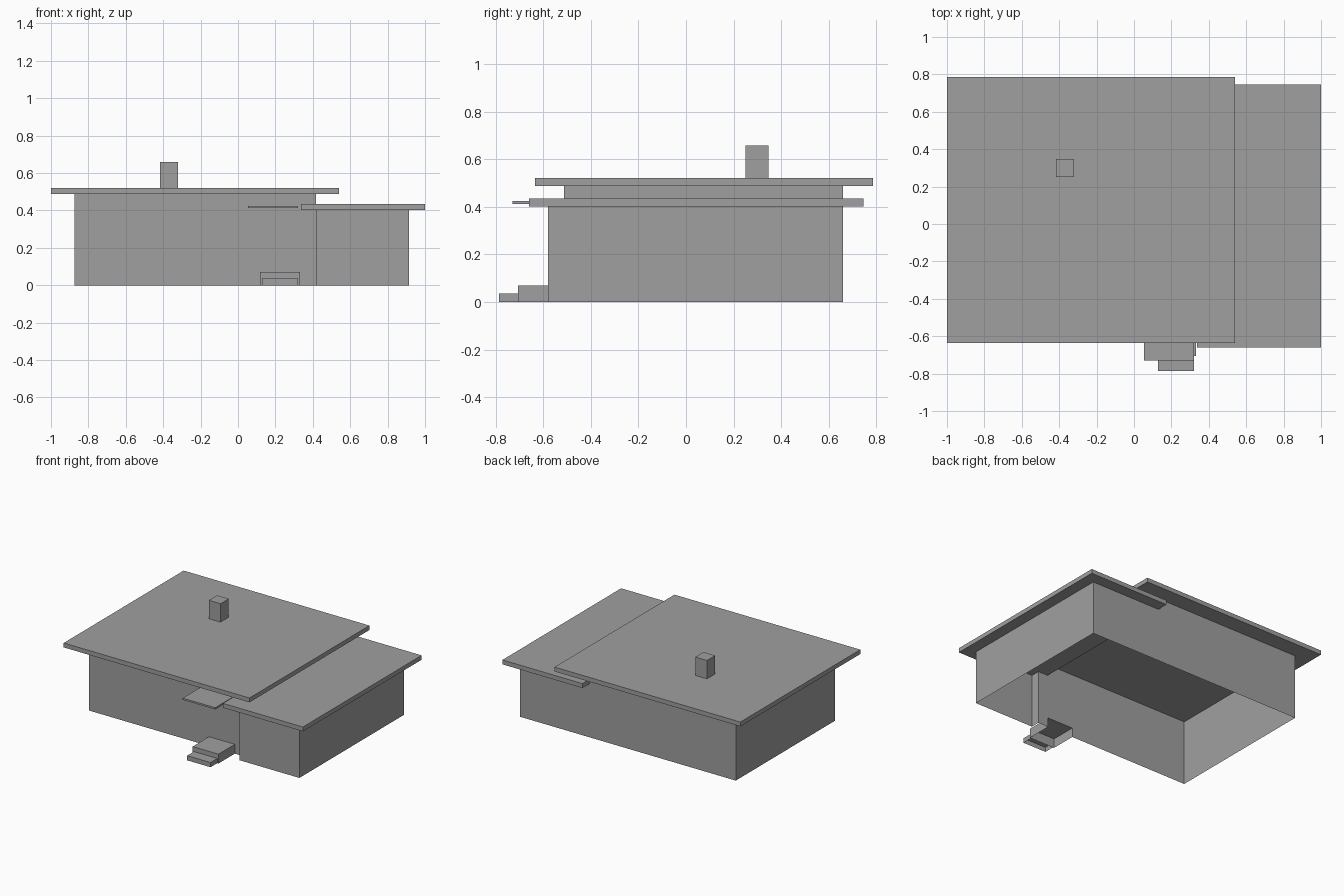
import bpy
import bmesh

default = bpy.data.objects.get("Cube")
if default:
    bpy.data.objects.remove(default, do_unlink=True)

grey = bpy.data.materials.new("plain_grey")
grey.use_nodes = True
grey.diffuse_color = (0.35, 0.35, 0.35, 1)
bsdf = next(n for n in grey.node_tree.nodes if n.type == 'BSDF_PRINCIPLED')
bsdf.inputs["Base Color"].default_value = grey.diffuse_color


def finish(name, bm):
    mesh = bpy.data.meshes.new(name)
    bm.to_mesh(mesh)
    bm.free()
    mesh.materials.append(grey)
    obj = bpy.data.objects.new(name, mesh)
    bpy.context.collection.objects.link(obj)
    return obj


def box(name, x, y, z, open_sides=()):
    """Box from (low, high) ranges; open_sides lists (axis, sign) faces to leave out."""
    bm = bmesh.new()
    bmesh.ops.create_cube(bm, size=1)
    drop = [f for f in bm.faces
            if any(f.normal[axis] * sign > 0.5 for axis, sign in open_sides)]
    bmesh.ops.delete(bm, geom=drop, context='FACES')
    for v in bm.verts:
        v.co = [lo + (c + 0.5) * (hi - lo) for c, (lo, hi) in zip(v.co, (x, y, z))]
    return finish(name, bm)


def wall(name, fixed_axis, at, outline):
    """Flat wall standing at a fixed x (axis 0) or y (axis 1)."""
    bm = bmesh.new()
    bm.faces.new([bm.verts.new((at, a, z) if fixed_axis == 0 else (a, at, z))
                  for a, z in outline])
    return finish(name, bm)


def rect(a0, a1, z0, z1):
    return [(a0, z0), (a1, z0), (a1, z1), (a0, z1)]


# Key lines of the plan
left, join, right = -0.875, 0.418, 0.915
main_front, wing_front, back = -0.512, -0.58, 0.66
main_top, wing_top = 0.487, 0.402
step_l, step_r, step_h = 0.118, 0.332, 0.07

# Walls of the hollow house, open underneath and behind the steps
wall("main_front_wall", 1, main_front,
     [(left, 0), (step_l, 0), (step_l, step_h), (step_r, step_h), (step_r, 0),
      (join, 0), (join, main_top), (left, main_top)])
wall("main_back_wall", 1, back, rect(join, left, 0, main_top))
wall("main_end_wall", 0, left, rect(back, main_front, 0, main_top))
wall("main_upper_wall", 0, join, rect(main_front, back, wing_top, main_top))
wall("wing_front_wall", 1, wing_front, rect(join, right, 0, wing_top))
wall("wing_back_wall", 1, back, rect(right, join, 0, wing_top))
wall("wing_end_wall", 0, right, rect(wing_front, back, 0, wing_top))
wall("wing_return_wall", 0, join, rect(main_front, wing_front, 0, wing_top))

# Flat roofs, canopy and chimney
box("main_roof", (-1, 0.54), (-0.635, 0.785), (main_top, 0.52))
box("wing_roof", (0.337, 1), (-0.66, 0.745), (wing_top, 0.435))
box("door_canopy", (0.053, 0.322), (-0.73, main_front), (0.412, 0.425))
box("chimney", (-0.417, -0.32), (0.25, 0.347), (0.52, 0.658))

# Entrance steps, hollow underneath
box("upper_step", (step_l, step_r), (-0.705, main_front), (0, step_h),
    [(2, -1), (1, 1)])
box("lower_step", (0.128, 0.322), (-0.785, -0.705), (0, 0.035), [(2, -1), (1, 1)])
